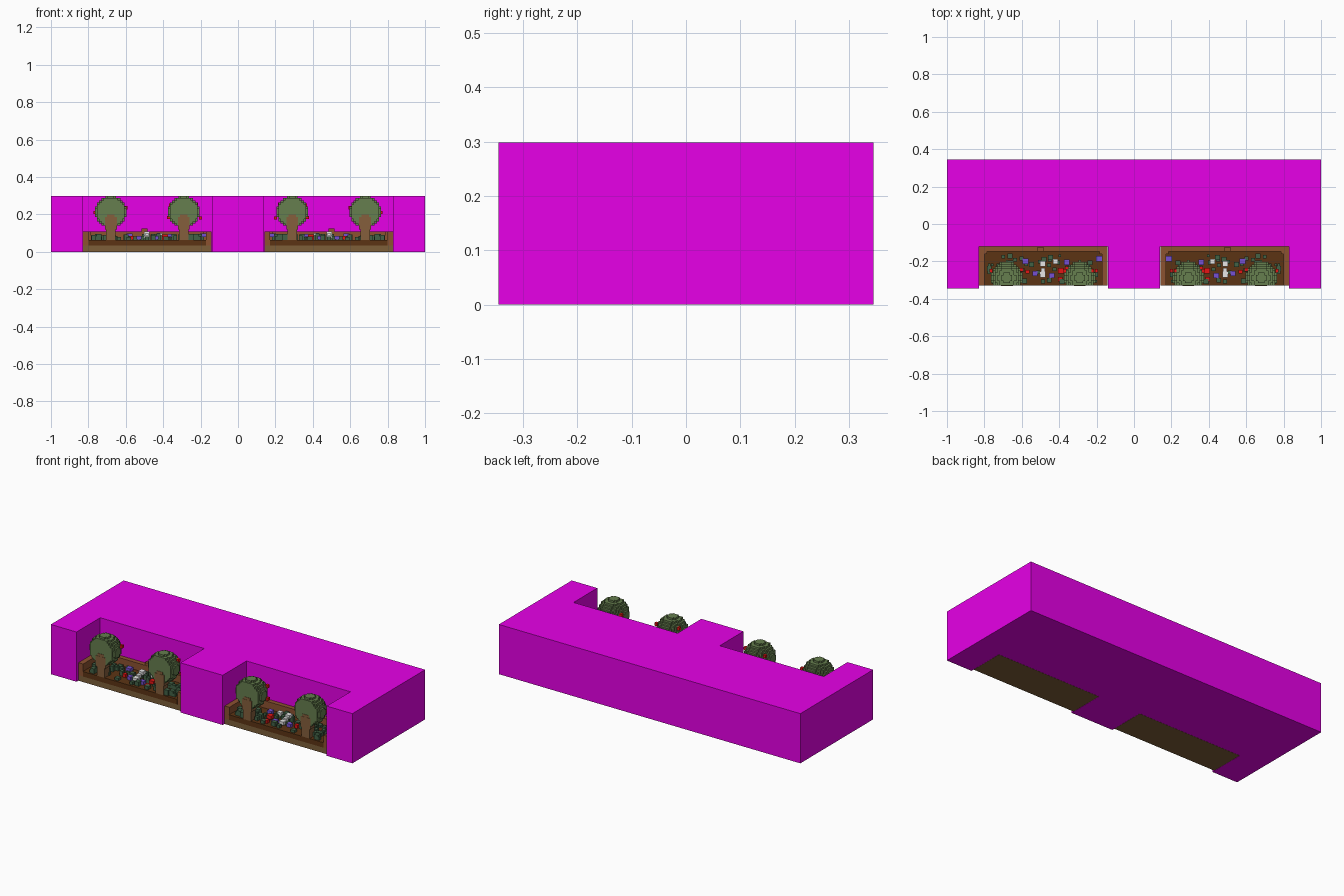
import bpy, bmesh, random
from mathutils import Vector

cube = bpy.data.objects.get("Cube")
if cube:
    bpy.data.objects.remove(cube, do_unlink=True)
random.seed(4)


def material(name, rgb):
    lin = [((c / 255 + 0.055) / 1.055) ** 2.4 if c > 10 else c / 255 / 12.92 for c in rgb]
    m = bpy.data.materials.new(name)
    m.use_nodes = True
    m.diffuse_color = (*lin, 1)
    m.node_tree.nodes["Principled BSDF"].inputs["Base Color"].default_value = (*lin, 1)
    return m


MAGENTA = material("magenta", (255, 0, 255))
BASE = material("olive brown", (125, 94, 57))
RIM = material("red brown", (140, 82, 48))
SOIL = material("dark soil", (92, 52, 20))
BARK = material("bark", (133, 95, 60))
FOLIAGE = material("foliage green", (102, 126, 78))
LEAF = material("dark leaf green", (66, 98, 70))
RED = material("red", (230, 20, 20))
PURPLE = material("purple", (118, 80, 210))
WHITE = material("white", (245, 245, 245))


def finish(bm, name, mat):
    mesh = bpy.data.meshes.new(name)
    bmesh.ops.recalc_face_normals(bm, faces=bm.faces)
    bm.to_mesh(mesh)
    bm.free()
    mesh.materials.append(mat)
    ob = bpy.data.objects.new(name, mesh)
    bpy.context.collection.objects.link(ob)
    return ob


def boxes(name, mat, spans, side):
    """One object from (x0, x1, y0, y1, z0, z1) boxes, x mirrored by side."""
    bm = bmesh.new()
    for x0, x1, y0, y1, z0, z1 in spans:
        vs = bmesh.ops.create_cube(bm, size=1)["verts"]
        for v in vs:
            v.co = Vector((side * (x0 + x1) / 2 + v.co.x * (x1 - x0),
                           (y0 + y1) / 2 + v.co.y * (y1 - y0),
                           (z0 + z1) / 2 + v.co.z * (z1 - z0)))
    return finish(bm, name, mat)


def block(x, y, z, w, h):
    return (x - w / 2, x + w / 2, y - w / 2, y + w / 2, z, z + h)


def voxel_crown(name, cx, cy, cz, r, y_front, n=15):
    """Stepped ball of small cubes, sliced flat at the front; outer faces only."""
    s = 2 * r / n
    half = n // 2
    k0 = round((y_front - cy) / s)
    cells = {(i, j, k) for i in range(-half, half + 1) for k in range(-half, half + 1)
             for j in range(k0, half + 2)
             if i * i + (j * 0.92) ** 2 + k * k <= (half + 0.4) ** 2}
    bm = bmesh.new()
    origin = Vector((cx, y_front - k0 * s + s / 2, cz))
    for c in cells:
        for axis in range(3):
            for sign in (-1, 1):
                nb = list(c)
                nb[axis] += sign
                if tuple(nb) in cells:
                    continue
                u, w = (axis + 1) % 3, (axis + 2) % 3
                ring = []
                for a, b in ((-.5, -.5), (.5, -.5), (.5, .5), (-.5, .5)):
                    p = Vector(c)
                    p[axis] += sign * .5
                    p[u] += a
                    p[w] += b
                    ring.append(bm.verts.new(origin + p * s))
                bm.faces.new(ring)
    bmesh.ops.remove_doubles(bm, verts=bm.verts, dist=s * 0.1)
    return finish(bm, name, FOLIAGE)


# Main block: a plan outline with two front recesses, extruded upward
X0, X1, BACK, FRONT, H = 0.14, 0.83, -0.12, -0.345, 0.298
right_half = [(X0, FRONT), (X0, BACK), (X1, BACK), (X1, FRONT), (1, FRONT), (1, 0.345)]
outline = right_half + [(-x, y) for x, y in reversed(right_half)]
bm = bmesh.new()
floor = bm.faces.new([bm.verts.new((x, y, 0)) for x, y in outline])
top = bmesh.ops.extrude_face_region(bm, geom=[floor])["geom"]
bmesh.ops.translate(bm, vec=(0, 0, H), verts=[g for g in top if isinstance(g, bmesh.types.BMVert)])
finish(bm, "main_block", MAGENTA)

# Flowers: x, y, top height, head size, colour
FLOWERS = [
    (0.187, -0.185, 0.098, 0.030, PURPLE), (0.360, -0.205, 0.095, 0.028, PURPLE),
    (0.580, -0.200, 0.098, 0.030, PURPLE), (0.440, -0.275, 0.085, 0.028, PURPLE),
    (0.530, -0.265, 0.085, 0.026, PURPLE), (0.420, -0.200, 0.100, 0.026, WHITE),
    (0.487, -0.213, 0.108, 0.030, WHITE), (0.487, -0.245, 0.098, 0.022, WHITE),
    (0.487, -0.270, 0.090, 0.030, WHITE), (0.390, -0.250, 0.092, 0.030, RED),
    (0.395, -0.295, 0.082, 0.024, RED), (0.570, -0.255, 0.085, 0.020, RED),
]
# Berries on the crowns: x, y, z
BERRIES = [(0.200, -0.250, 0.180), (0.222, -0.250, 0.255), (0.372, -0.250, 0.183),
           (0.360, -0.235, 0.250), (0.764, -0.250, 0.210), (0.600, -0.245, 0.235)]
# Loose low leaves, shared by both planters
LEAVES = [block(random.uniform(0.20, 0.775), random.uniform(-0.312, -0.17), 0.064,
                random.choice((0.014, 0.02, 0.026)), random.uniform(0.012, 0.034))
          for _ in range(60)]
CUT = -0.328
SOIL_TOP = 0.064

for side, tag in ((1, "left"), (-1, "right")):
    # Planter: base slab, walls, chamfer-like corner blocks and soil
    boxes(f"{tag}_planter_base", BASE, [(X0 + .001, X1 - .001, CUT, BACK - .001, 0, 0.034)], side)
    boxes(f"{tag}_planter_walls", RIM, [
        (X0 + .001, 0.172, CUT, BACK - .001, 0.034, 0.108),
        (0.798, X1 - .001, CUT, BACK - .001, 0.034, 0.108),
        (0.172, 0.798, -0.148, BACK - .001, 0.034, 0.108),
        (0.172, 0.184, -0.160, -0.148, 0.034, 0.108),
        (0.786, 0.798, -0.160, -0.148, 0.034, 0.108)], side)
    boxes(f"{tag}_soil", SOIL, [(0.172, 0.798, CUT - .002, -0.148, 0.034, SOIL_TOP)], side)

    # Two trees with trunks showing in the sliced front
    for n, x in enumerate((0.29, 0.68), 1):
        boxes(f"{tag}_trunk_{n}", BARK, [
            (x - .026, x + .026, CUT - .002, -0.285, SOIL_TOP, 0.13),
            (x - .032, x + .032, CUT - .003, -0.285, 0.12, 0.185),
            (x - .021, x + .021, CUT - .002, -0.285, 0.185, 0.2)], side)
        voxel_crown(f"{tag}_tree_crown_{n}", side * x, -0.297, 0.2135, 0.0845, CUT)
    boxes(f"{tag}_berries", RED, [block(x, y, z - .008, 0.017, 0.017) for x, y, z in BERRIES], side)

    # Low planting, stems and flower heads
    stems = [block(x, y, SOIL_TOP, 0.012, z - 0.02 - SOIL_TOP) for x, y, z, w, m in FLOWERS]
    boxes(f"{tag}_leaves", LEAF, LEAVES + [s for s in stems if s[5] > s[4]], side)
    for label, mat in (("purple", PURPLE), ("white", WHITE), ("red", RED)):
        boxes(f"{tag}_{label}_flowers", mat,
              [block(x, y, z - .02, w, 0.02) for x, y, z, w, m in FLOWERS if m is mat], side)

    # Small block on the back wall
    boxes(f"{tag}_wall_block", RIM, [(0.485, 0.515, -0.146, -0.124, 0.108, 0.124)], side)
